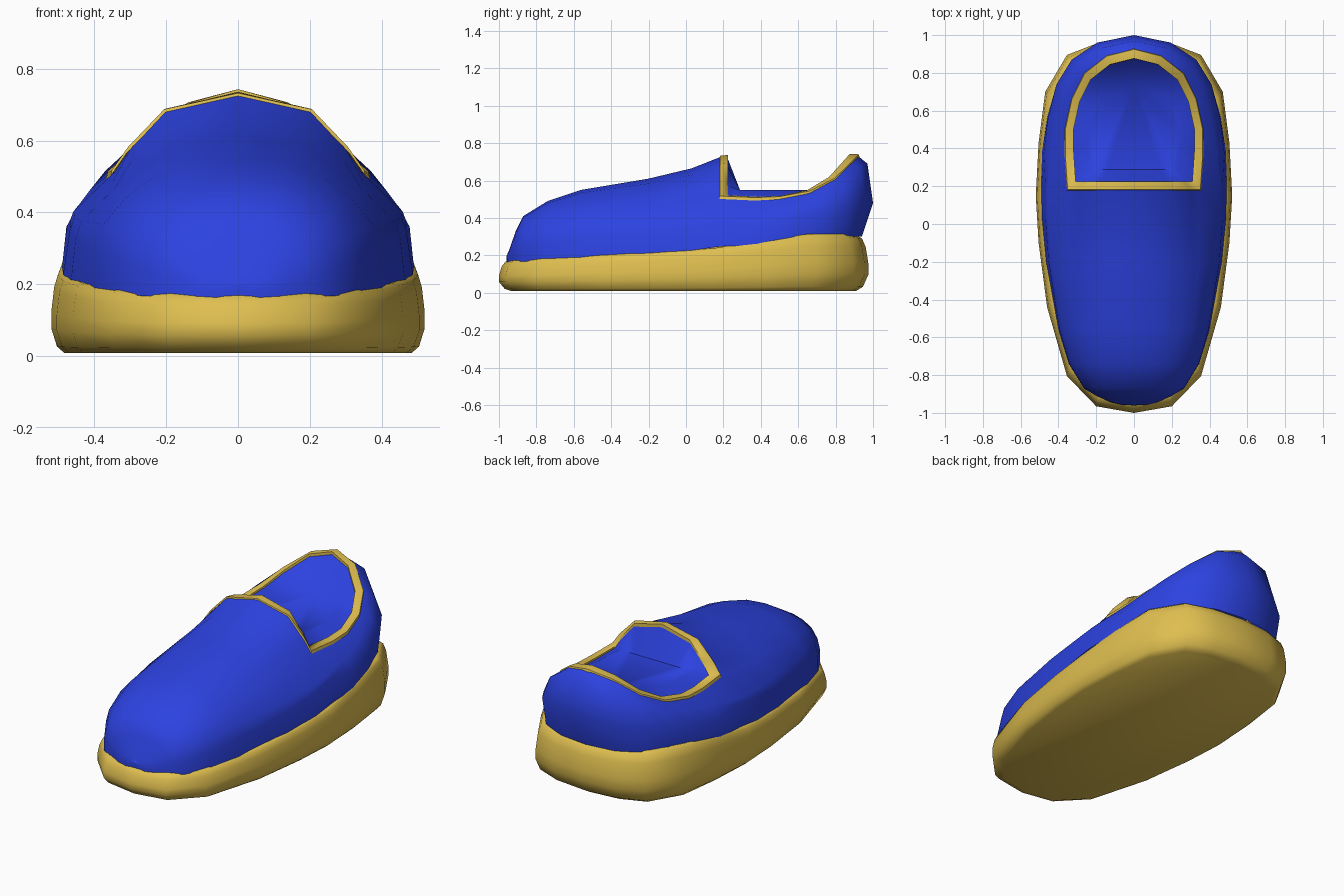
import bpy, bmesh

if "Cube" in bpy.data.objects:
    bpy.data.objects.remove(bpy.data.objects["Cube"])

def interp(pts, v):
    for (a, fa), (b, fb) in zip(pts, pts[1:]):
        if v <= b:
            return fa + (fb - fa) * max(0, (v - a) / (b - a))
    return pts[-1][1]

def material(name, rgb):
    m = bpy.data.materials.new(name)
    m.diffuse_color = (*rgb, 1)
    m.use_nodes = True
    m.node_tree.nodes["Principled BSDF"].inputs["Base Color"].default_value = m.diffuse_color
    return m

def half_part(name, grids, mat, caps=()):
    """Build grids of points on the +x half, weld them and mirror across x."""
    bm = bmesh.new()
    for g in grids:
        rows = [[bm.verts.new(p) for p in r] for r in g]
        for r, s in zip(rows, rows[1:]):
            for i in range(len(r) - 1):
                bm.faces.new((r[i], r[i + 1], s[i + 1], s[i]))
        for c in caps:
            bm.faces.new(rows[c])
    bmesh.ops.remove_doubles(bm, verts=bm.verts, dist=0.0005)
    bmesh.ops.recalc_face_normals(bm, faces=bm.faces)
    me = bpy.data.meshes.new(name)
    bm.to_mesh(me)
    bm.free()
    ob = bpy.data.objects.new(name, me)
    bpy.context.collection.objects.link(ob)
    me.materials.append(mat)
    for p in me.polygons:
        p.use_smooth = True
    mod = ob.modifiers.new("Mirror", "MIRROR")
    mod.merge_threshold = 0.001
    bpy.context.view_layer.objects.active = ob
    ob.select_set(True)
    bpy.ops.object.shade_smooth_by_angle(angle=1.05)
    ob.select_set(False)
    return ob

blue = material("blue_fabric", (0.025, 0.055, 0.75))
tan = material("tan_rubber", (0.74, 0.52, 0.08))

# Sole: stacked rings of one outline, rising towards the heel
sole_top = [(-1, .175), (.1, .23), (.65, .31), (.8, .325), (.97, .305)]
outline = [(0, -1), (.2, -.965), (.355, -.805), (.46, -.44), (.505, -.1), (.52, .15),
           (.505, .43), (.47, .7), (.355, .895), (.2, .955), (0, .975)]
levels = [(.93, 0), (.97, .08), (1, .3), (1, .5), (.985, .8), (.965, .95), (.94, 1)]
sole = [[(x * s, y * s, f * interp(sole_top, y) + .008 * (1 - f)) for x, y in outline]
        for s, f in levels]
half_part("sole", [sole], tan, caps=(0, -1))

# Front of upper: cross-sections blending from a round toe to the instep
toe = [(1, 0), (1, .32), (.94, .56), (.81, .76), (.6, .9), (.34, .975), (0, 1)]
instep = [(1, .04), (.955, .3), (.935, .35), (.7, .57), (.61, .7), (.41, .91), (0, 1)]
stations = [(-.958, .06, .2), (-.945, .12, .23), (-.91, .2, .33), (-.87, .265, .41),
            (-.74, .345, .49), (-.56, .4, .55), (-.2, .465, .61), (.03, .487, .665),
            (.19, .49, .728)]
front = []
for y, w, top in stations:
    t = ((y + .958) / 1.148) ** 1.2
    base = interp(sole_top, y) - .015
    front.append([(w * (a + (c - a) * t), y, base + (top - base) * (b + (d - b) * t))
                  for (a, b), (c, d) in zip(toe, instep)])
# Blunt toe tip closes onto the centre line
front.insert(0, [(0, -.96, p[2]) for p in front[0]])

# Heel of upper: base, belly, shoulder and rim for each column
back = [front[-1][:4],
        [(.488, .38, .255), (.478, .38, .36), (.44, .38, .425), (.355, .37, .505)],
        [(.46, .56, .28), (.455, .56, .40), (.41, .54, .465), (.355, .5, .51)],
        [(.40, .73, .30), (.41, .74, .43), (.37, .71, .515), (.32, .66, .54)],
        [(.31, .86, .30), (.33, .87, .46), (.30, .84, .58), (.255, .79, .61)],
        [(.17, .92, .30), (.195, .96, .48), (.175, .93, .67), (.14, .88, .70)],
        [(0, .94, .30), (0, 1, .48), (0, .97, .69), (0, .915, .735)]]
half_part("upper", [front, back], blue)

# Opening rim, from instep centre round to heel centre
rim = front[-1][:2:-1] + [c[3] for c in back[1:]]

def ring(s, dz):
    return [(x * s, .53 + (y - .53) * s, z + dz) for x, y, z in rim]

# Trim band around the opening
half_part("opening_trim", [[ring(1.035, -.012), ring(1.025, .004), ring(1, .006),
                            ring(.9, .008), ring(.9, -.03)]], tan)

# Lining: slopes down from the rim to a shallow footbed
bed = [(x * .68, .5 + (y - .53) * .62, .548) for x, y, z in rim]
half_part("lining", [[ring(.91, -.004), bed]], blue, caps=(1,))
